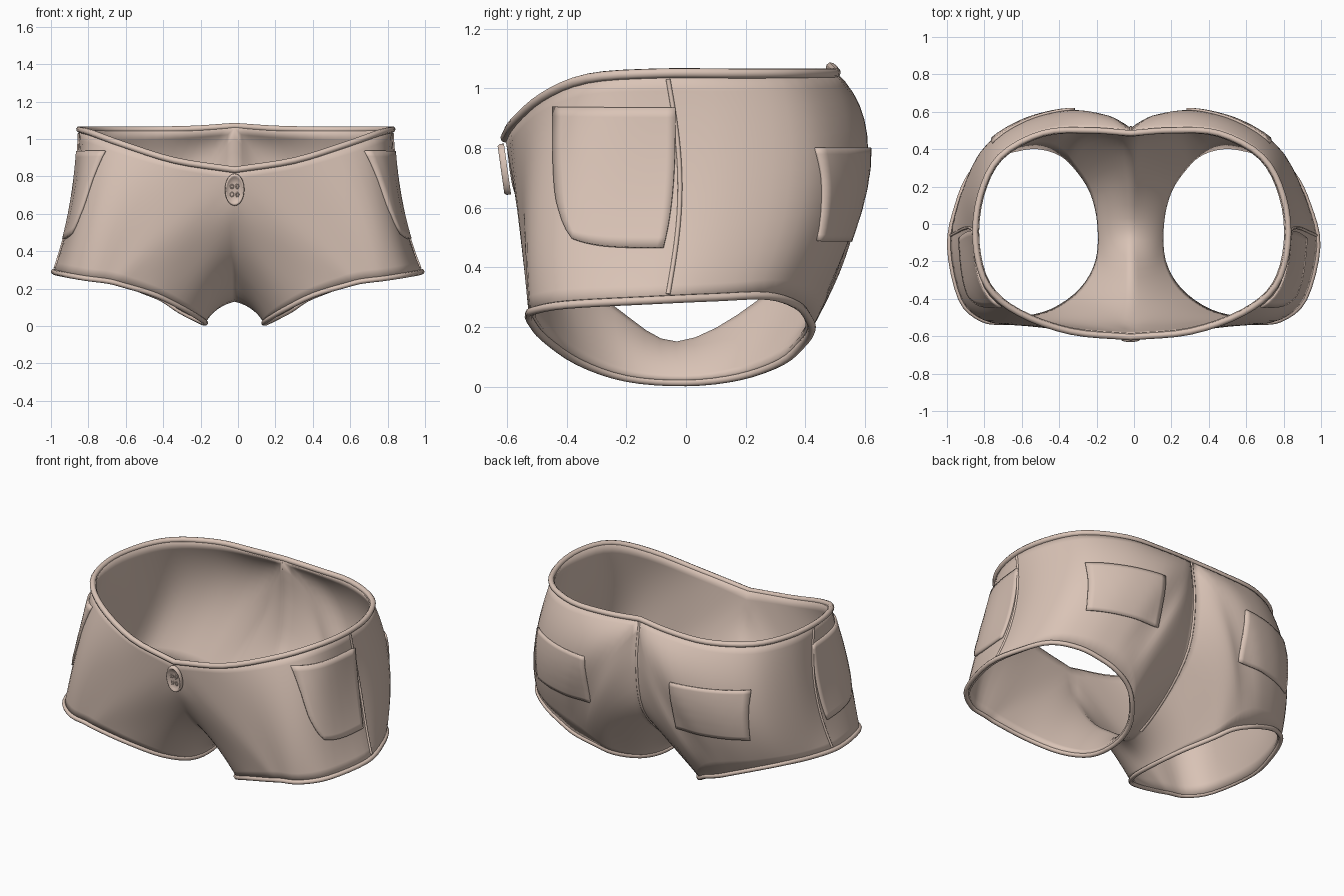
import bpy, bmesh, math
from mathutils import Vector
from mathutils.bvhtree import BVHTree

if "Cube" in bpy.data.objects:
    bpy.data.objects.remove(bpy.data.objects["Cube"])

cloth = bpy.data.materials.new("cloth")
cloth.diffuse_color = (0.70, 0.55, 0.47, 1)
cloth.use_nodes = True
cloth.node_tree.nodes["Principled BSDF"].inputs["Base Color"].default_value = cloth.diffuse_color
STEPS, ROWS = 4, 14


def spline(pts, closed):
    """Catmull-Rom through pts, STEPS samples per span."""
    p = [Vector(q) for q in pts]
    if closed:
        p = [p[-1]] + p + p[:2]
    else:
        p = [2 * p[0] - p[1]] + p + [2 * p[-1] - p[-2]]
    out = []
    for a, b, c, d in zip(p, p[1:], p[2:], p[3:]):
        for i in range(STEPS):
            t = i / STEPS
            out.append(0.5 * (2 * b + (c - a) * t + (2 * a - 5 * b + 4 * c - d) * t * t
                              + (3 * b - a - 3 * c + d) * t ** 3))
    return out


def lean(v):
    """The centre line sits slightly to the left of the legs' middle."""
    return Vector((v[0] - .018 * max(0, 1 - abs(v[0]) ** 6), v[1], v[2]))


def finish(name, bm, mirror=True, thick=0.0):
    me = bpy.data.meshes.new(name)
    bm.to_mesh(me)
    bm.free()
    for f in me.polygons:
        f.use_smooth = True
    me.materials.append(cloth)
    ob = bpy.data.objects.new(name, me)
    bpy.context.collection.objects.link(ob)
    if mirror:
        ob.modifiers.new("mirror", 'MIRROR').merge_threshold = 0.0005
        s = ob.modifiers.new("thickness", 'SOLIDIFY')
        s.thickness, s.offset = thick, -1
        dg = bpy.context.evaluated_depsgraph_get()
        full = bpy.data.meshes.new_from_object(ob.evaluated_get(dg))
        ob.modifiers.clear()
        ob.data = full
        for v in full.vertices:
            v.co = lean(v.co)
    return ob


def tube(name, pts, radius, cyclic=False):
    cu = bpy.data.curves.new(name, 'CURVE')
    cu.dimensions = '3D'
    cu.bevel_depth, cu.bevel_resolution, cu.use_fill_caps = radius, 2, True
    sp = cu.splines.new('POLY')
    sp.points.add(len(pts) - 1)
    for q, v in zip(sp.points, pts):
        q.co = (*lean(v), 1)
    sp.use_cyclic_u = cyclic
    cu.materials.append(cloth)
    ob = bpy.data.objects.new(name, cu)
    bpy.context.collection.objects.link(ob)


def flip(pts):
    return [Vector((-v.x, v.y, v.z)) for v in pts]


# Half of the garment: waist and centre seam, mid ring, leg hem
waist = [(0, -.605, .835), (.32, -.575, .885), (.6, -.475, .972), (.77, -.33, 1.033),
         (.835, -.1, 1.05), (.81, .15, 1.05), (.7, .36, 1.05), (.47, .485, 1.05),
         (.22, .5, 1.055), (0, .485, 1.07)]
seam = [(0, .485, 1.07), (0, .515, .8), (0, .46, .5), (0, .25, .27), (0, -.03, .13),
        (0, -.25, .25), (0, -.425, .4), (0, -.565, .62), (0, -.605, .835)]
mid = [(.3, -.555, .52), (.5, -.55, .58), (.72, -.515, .62), (.84, -.37, .65),
       (.875, -.1, .65), (.88, .15, .65), (.79, .4, .68), (.6, .54, .7), (.37, .605, .73),
       (.22, .59, .72), (.22, .56, .53), (.2, .45, .33), (.105, .24, .17), (.09, -.03, .09),
       (.09, -.24, .16), (.13, -.4, .28), (.2, -.495, .4)]
hem = [(.6, -.52, .22), (.68, -.525, .24), (.8, -.51, .255), (.92, -.4, .275),
       (.985, -.12, .29), (.94, .1, .3), (.86, .27, .305), (.73, .37, .275), (.6, .41, .23),
       (.5, .42, .19), (.39, .39, .145), (.3, .32, .085), (.205, .18, .035), (.16, 0, .015),
       (.17, -.2, .03), (.26, -.36, .085), (.42, -.475, .165)]
waist_c, seam_c = spline(waist, False), spline(seam, False)
ring0, ring1, ring2 = waist_c + seam_c, spline(mid, True), spline(hem, True)

# Main cloth shell, lofted from the top ring to the hem
bm = bmesh.new()
cols = []
for a, m, b in zip(ring0, ring1, ring2):
    col = []
    for j in range(ROWS + 1):
        t = j / ROWS
        col.append(bm.verts.new(a * (2 * t - 1) * (t - 1) + m * 4 * t * (1 - t)
                                + b * t * (2 * t - 1)))
    cols.append(col)
for i, col in enumerate(cols):
    nxt = cols[(i + 1) % len(cols)]
    for j in range(ROWS):
        bm.faces.new((col[j], col[j + 1], nxt[j + 1], nxt[j]))
bm.normal_update()
shell = BVHTree.FromBMesh(bm)
finish("shorts_body", bm, thick=0.022)

# Rolled waist and leg edges, back half of the centre seam
half = waist_c + [Vector(waist[-1])]
tube("waist_edge", half + flip(half[1:-1])[::-1], 0.017, True)
tube("left_leg_edge", ring2, 0.014, True)
tube("right_leg_edge", flip(ring2), 0.014, True)
tube("back_seam", seam_c[:4 * STEPS], 0.009)


def on_shell(origin, d, lift):
    hit, n, _, _ = shell.ray_cast(Vector(origin), Vector(d))
    if hit is None:
        hit, n, _, _ = shell.find_nearest(Vector(origin) + Vector(d) * 1.2)
    if n.dot(Vector(d)) > 0:
        n = -n
    return hit + n * lift


def patch(name, point, d, lift, n=14):
    """Cloth panel draped on the shell; point(s, t) gives ray origins."""
    bm = bmesh.new()
    g = [[bm.verts.new(on_shell(point(i / n, j / n), d, lift)) for j in range(n + 1)]
         for i in range(n + 1)]
    for i in range(n):
        for j in range(n):
            bm.faces.new((g[i][j], g[i + 1][j], g[i + 1][j + 1], g[i][j + 1]))
    bm.normal_update()
    if sum(f.normal.dot(Vector(d)) for f in bm.faces) > 0:
        bmesh.ops.reverse_faces(bm, faces=bm.faces[:])
    finish(name, bm, thick=lift + 0.004)


# Side pockets with rounded bottoms
def side_pocket(s, t):
    y0 = -.44 + .06 * (1 - t) ** 5
    y1 = -.035 - .04 * (1 - t) ** 3
    return (2, y0 + (y1 - y0) * s, .465 + .47 * t + .03 * (1 - s) ** 4 * (1 - t))


patch("side_pockets", side_pocket, (-1, 0, 0), 0.012)

# Square pockets on the seat
patch("back_pockets", lambda s, t: (.3 + .44 * s, 2, .49 + .31 * t),
      (0, -1, 0), 0.012)

# Side seams from waist to hem
line = [on_shell((2, -.06 + .04 * math.sin(math.pi * k / 16), 1.03 - .72 * k / 16),
                 (-1, 0, 0), 0) for k in range(17)]
tube("left_side_seam", line, 0.008)
tube("right_side_seam", flip(line), 0.008)

# Oval front button: turned profile with raised rim
bm = bmesh.new()
prof = [(1.0, 0), (1.0, .014), (.94, .022), (.84, .022), (.76, .014), (.4, .012), (0, .012)]
N = 32
rings = [[bm.verts.new((.052 * r * math.cos(a), -h, .086 * r * math.sin(a)))
          for a in (2 * math.pi * k / N for k in range(N))] for r, h in prof[:-1]]
tip = bm.verts.new((0, -prof[-1][1], 0))
for r0, r1 in zip(rings, rings[1:]):
    for k in range(N):
        bm.faces.new((r0[k], r0[(k + 1) % N], r1[(k + 1) % N], r1[k]))
for k in range(N):
    bm.faces.new((rings[-1][k], rings[-1][(k + 1) % N], tip))
bmesh.ops.recalc_face_normals(bm, faces=bm.faces[:])
button = finish("button", bm, mirror=False)
button.location = (-.018, -.598, .73)
button.rotation_euler.x = math.radians(8)

# Eyelets of the button
for sx in (-1, 1):
    for sz in (-1, 1):
        c = Vector((sx * .014, -.611 - sz * .003, .725 + sz * .022))
        ring = [c + Vector((.008 * math.cos(a), 0, .011 * math.sin(a)))
                for a in (math.tau * k / 12 for k in range(12))]
        tube("button_eyelet", ring, 0.003, True)
